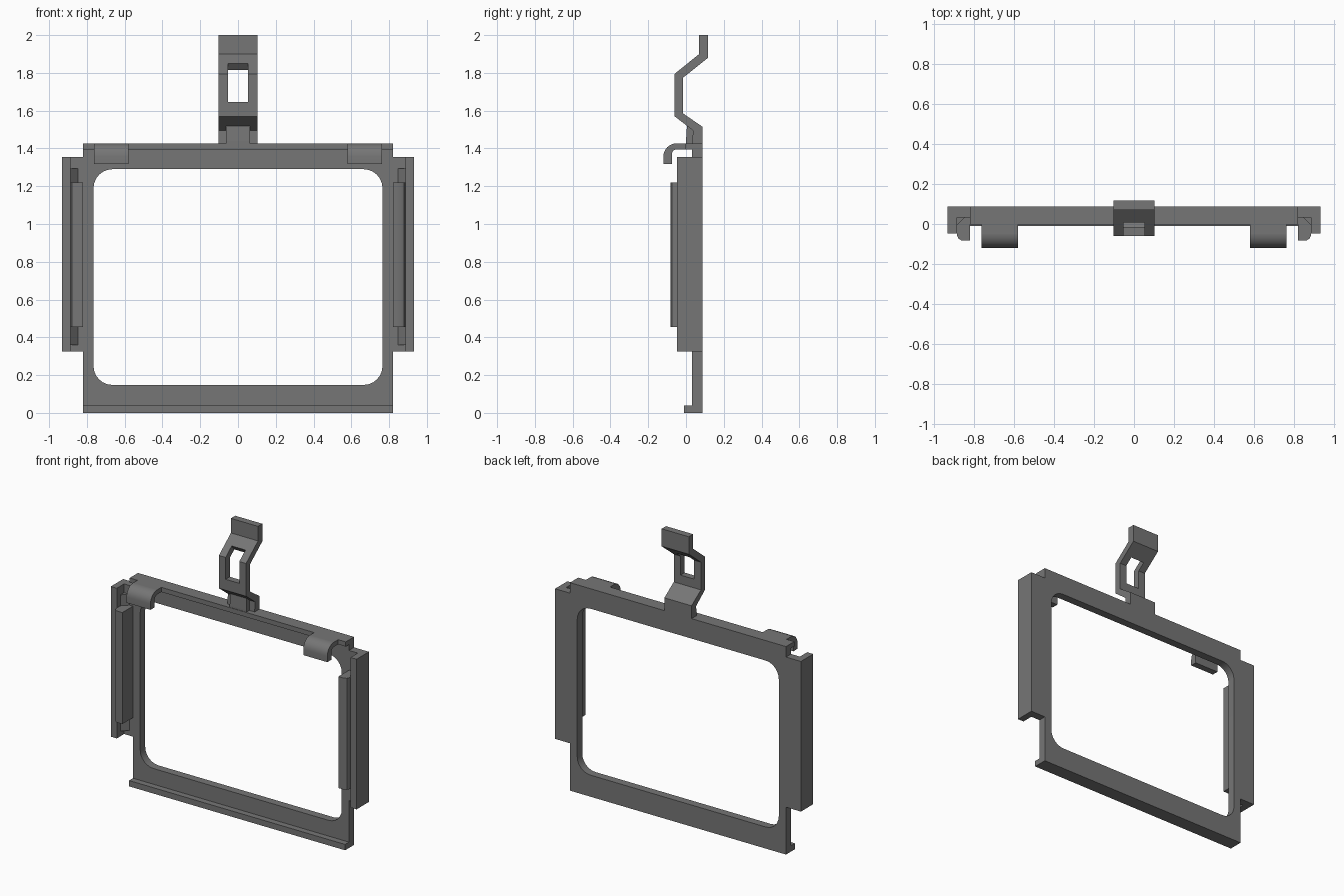
import bpy
import bmesh
import math
from mathutils import Vector

cube = bpy.data.objects.get("Cube")
if cube:
    bpy.data.objects.remove(cube, do_unlink=True)

grey = bpy.data.materials.new("dark grey plastic")
grey.use_nodes = True
colour = (0.18, 0.18, 0.18, 1)
grey.diffuse_color = colour
grey.node_tree.nodes["Principled BSDF"].inputs["Base Color"].default_value = colour

BACK, FACE = 0.087, 0.032   # rear and front planes of the frame
TOP, HALF = 1.427, 0.82     # frame height and half width


def prism(name, profile, axis, low, high):
    """Extrude a 2D profile along an axis; the profile uses the other two axes in order."""
    def place(point, level):
        coords = list(point)
        coords.insert("xyz".index(axis), level)
        return Vector(coords)
    bm = bmesh.new()
    face = bm.faces.new([bm.verts.new(place(p, low)) for p in profile])
    new = bmesh.ops.extrude_face_region(bm, geom=[face])["geom"]
    shift = place((0, 0), high - low)
    bmesh.ops.translate(bm, vec=shift, verts=[v for v in new if isinstance(v, bmesh.types.BMVert)])
    bmesh.ops.recalc_face_normals(bm, faces=bm.faces)
    mesh = bpy.data.meshes.new(name)
    bm.to_mesh(mesh)
    bm.free()
    mesh.materials.append(grey)
    obj = bpy.data.objects.new(name, mesh)
    bpy.context.collection.objects.link(obj)
    return obj


def rect(a0, a1, b0, b1):
    return [(a0, b0), (a1, b0), (a1, b1), (a0, b1)]


def arc(cx, cy, r, start, end, steps=6):
    angles = [math.radians(start + (end - start) * i / steps) for i in range(steps + 1)]
    return [(cx + r * math.cos(a), cy + r * math.sin(a)) for a in angles]


def select_only(obj):
    bpy.ops.object.select_all(action='DESELECT')
    obj.select_set(True)
    bpy.context.view_layer.objects.active = obj


def cut(obj, cutter):
    mod = obj.modifiers.new("cut", 'BOOLEAN')
    mod.operation = 'DIFFERENCE'
    mod.solver = 'EXACT'
    mod.object = cutter
    select_only(obj)
    bpy.ops.object.modifier_apply(modifier=mod.name)
    bpy.data.objects.remove(cutter, do_unlink=True)


def smooth(obj):
    select_only(obj)
    bpy.ops.object.shade_smooth_by_angle(angle=math.radians(30))


# Flat frame with a rounded opening
frame = prism("frame", rect(-HALF, HALF, 0, TOP), "y", FACE, BACK)
x, low, high, r = 0.765, 0.148, 1.29, 0.1
opening = (arc(x - r, high - r, r, 0, 90) + arc(r - x, high - r, r, 90, 180)
           + arc(r - x, low + r, r, 180, 270) + arc(x - r, low + r, r, 270, 360))
cut(frame, prism("opening_cutter", opening, "y", -0.2, 0.3))
smooth(frame)

# Ledges along the bottom and top edges
prism("bottom_ledge", rect(-0.01, BACK, 0, 0.04), "x", -HALF, HALF)
prism("top_ledge", rect(-0.003, BACK, 1.395, TOP), "x", -HALF, HALF)

# Hooks, side rails and clips on both sides
rail = [(HALF, BACK), (0.933, BACK), (0.933, -0.047), (0.887, -0.047), (0.887, FACE), (HALF, FACE)]
fillet = [(0.847, FACE), (0.887, FACE), (0.887, -0.008)]
clip = [(HALF, FACE), (HALF, -0.083), (0.862, -0.083), (0.878, -0.074), (0.887, -0.055), (0.887, FACE)]
hook = ([(0.01, TOP), (-0.05, TOP)] + arc(-0.05, 1.357, 0.07, 90, 180)
        + [(-0.12, 1.317), (-0.075, 1.317)] + arc(-0.05, 1.37, 0.025, 180, 90)
        + [(0.01, 1.395)])
for side, s in (("left", 1), ("right", -1)):
    def mirrored(points):
        return [(s * px, py) for px, py in points]
    prism(side + "_rail", mirrored(rail), "z", 0.325, 1.355)
    prism(side + "_rail_fillet", mirrored(fillet), "z", 0.36, 1.295)
    smooth(prism(side + "_clip", mirrored(clip), "z", 0.455, 1.22))
    smooth(prism(side + "_hook", hook, "x", *sorted((s * 0.58, s * 0.762))))

# Bent strap on top, with a window cut through it
strap_profile = [(FACE, 1.40), (0.037, 1.495), (-0.06, 1.57), (-0.06, 1.795), (0.07, 1.90),
                 (0.07, 2.0), (0.117, 2.0), (0.117, 1.88), (-0.015, 1.775),
                 (-0.015, 1.585), (BACK, 1.515), (BACK, 1.40)]
strap = prism("strap", strap_profile, "x", -0.103, 0.103)
window = [(-0.1, 1.645), (-0.1, 1.93), (-0.06, 1.93), (0.06, 1.783), (0.06, 1.645)]
cut(strap, prism("window_cutter", window, "x", -0.052, 0.052))

# Small gusset at the foot of the strap
gusset = [(0.0, 1.42), (0.0, 1.44), (0.005, 1.52), (0.06, 1.49), (0.06, 1.42)]
prism("strap_gusset", gusset, "x", -0.063, 0.063)
